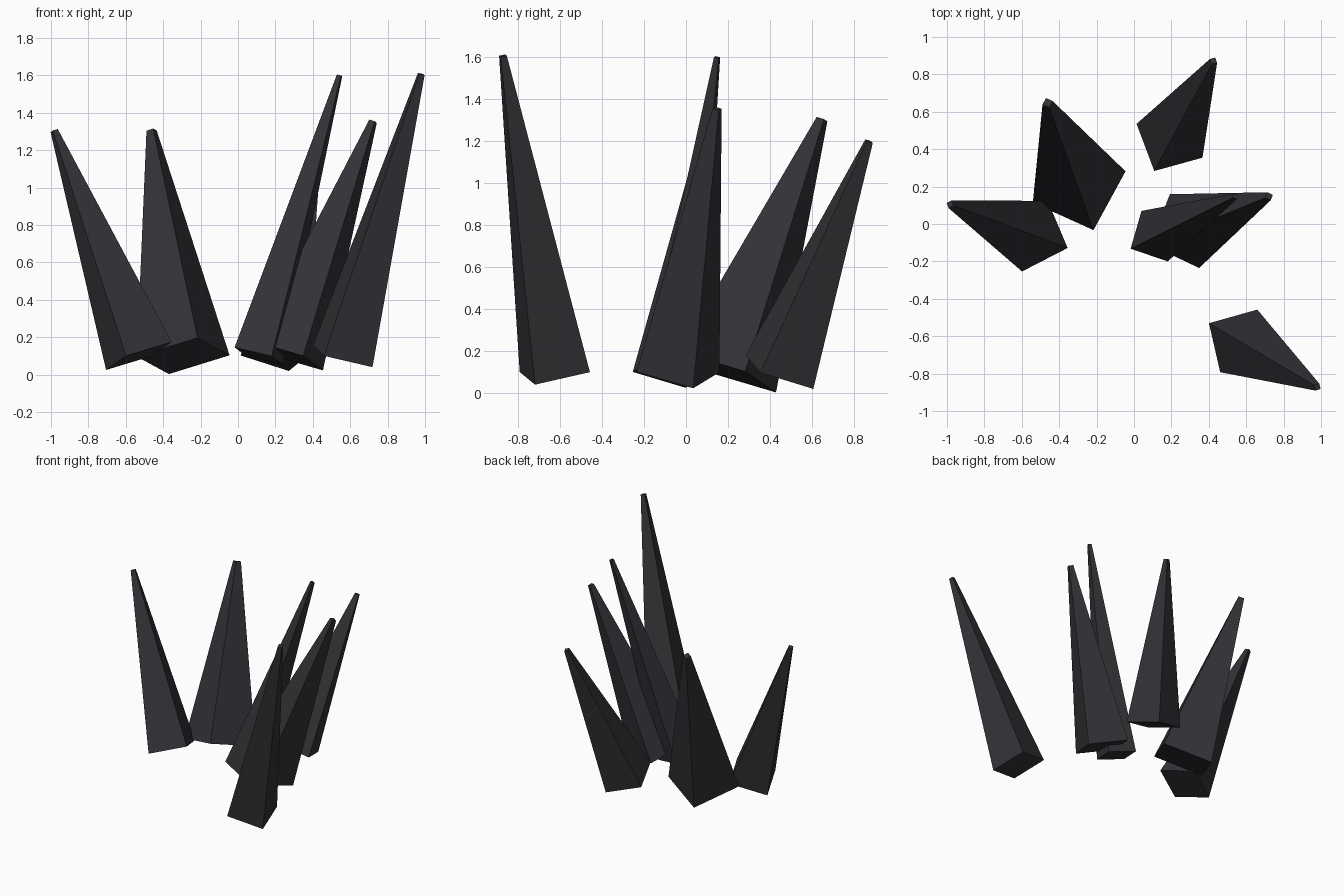
import bpy
import bmesh
import math
from mathutils import Vector, Matrix

cube = bpy.data.objects.get("Cube")
if cube:
    bpy.data.objects.remove(cube, do_unlink=True)

# Single dark stone colour
STONE = (0.033, 0.032, 0.038, 1.0)
stone = bpy.data.materials.new("dark stone")
stone.use_nodes = True
stone.diffuse_color = STONE
shader = next(n for n in stone.node_tree.nodes if n.type == 'BSDF_PRINCIPLED')
shader.inputs["Base Color"].default_value = STONE

TAPER = 0.11       # tip width relative to base width


def spike(name, base, tip, side, corner):
    """Square tapered spike from base centre to tip centre.
    side: base edge length; corner: plan direction of one base corner."""
    base, tip = Vector(base), Vector(tip)
    axis = (tip - base).normalized()
    # Tilt the corner direction into the plane square to the axis
    arm = Vector((*corner, 0))
    arm.z = -arm.dot(axis) / axis.z
    arm = arm.normalized() * side / math.sqrt(2)

    bm = bmesh.new()
    arms = [Matrix.Rotation(k * math.pi / 2, 3, axis) @ arm for k in range(4)]
    bottom = [bm.verts.new(base + a) for a in arms]
    top = [bm.verts.new(tip + a * TAPER) for a in arms]
    bm.faces.new(bottom[::-1])
    bm.faces.new(top)
    for k in range(4):
        n = (k + 1) % 4
        bm.faces.new((bottom[k], bottom[n], top[n], top[k]))
    mesh = bpy.data.meshes.new(name)
    bm.to_mesh(mesh)
    bm.free()
    mesh.materials.append(stone)
    obj = bpy.data.objects.new(name, mesh)
    bpy.context.collection.objects.link(obj)


# Cluster of leaning spikes
spike("front_left_spike", (0.56, -0.625, 0.10), (0.98, -0.872, 1.607), 0.275, (0.16, -0.095))
spike("back_left_spike", (0.19, 0.445, 0.10), (0.425, 0.872, 1.20), 0.28, (0.185, -0.095))
spike("back_right_spike", (-0.293, 0.198, 0.10), (-0.462, 0.648, 1.305), 0.37, (0.243, 0.082))
spike("right_spike", (-0.53, -0.065, 0.10), (-0.983, 0.105, 1.305), 0.284, (0.18, -0.065))
spike("tall_middle_spike", (0.11, -0.065, 0.10), (0.543, 0.148, 1.60), 0.215, (0.07, -0.135))
spike("short_middle_spike", (0.27, -0.038, 0.10), (0.722, 0.148, 1.355), 0.30, (0.08, -0.202))
